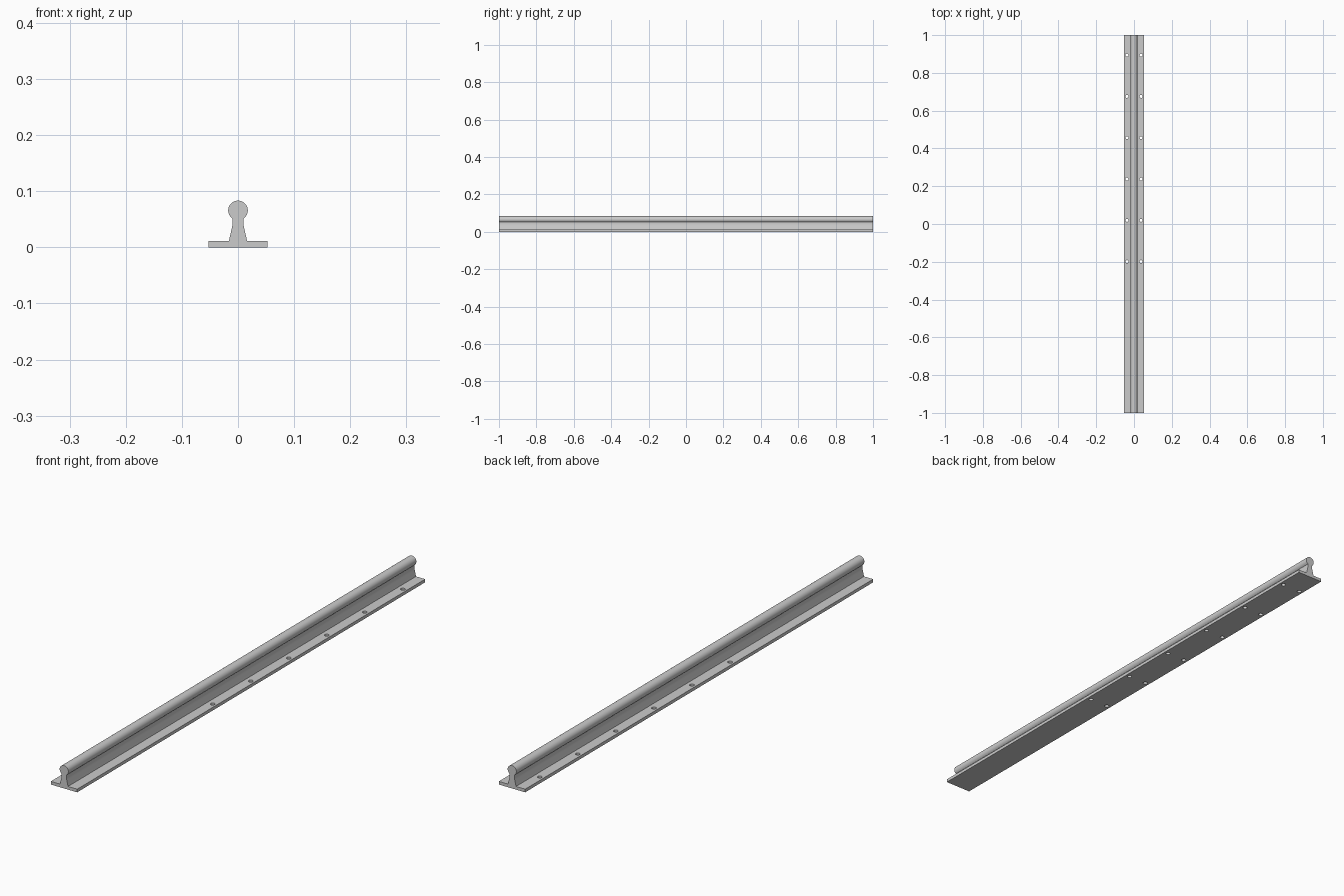
import bpy, bmesh, math

if "Cube" in bpy.data.objects:
    bpy.data.objects.remove(bpy.data.objects["Cube"])

HALF = 1.0                      # half the rail length
SHAFT_R, SHAFT_Z = 0.0175, 0.0657
WAIST = 0.0098                  # half width of the web where it meets the shaft


def extrude_profile(name, points):
    """Extrude a closed x-z outline along the whole rail length."""
    bm = bmesh.new()
    face = bm.faces.new([bm.verts.new((x, -HALF, z)) for x, z in points])
    new = bmesh.ops.extrude_face_region(bm, geom=[face])["geom"]
    moved = [v for v in new if isinstance(v, bmesh.types.BMVert)]
    bmesh.ops.translate(bm, verts=moved, vec=(0, 2 * HALF, 0))
    bmesh.ops.recalc_face_normals(bm, faces=bm.faces[:])
    mesh = bpy.data.meshes.new(name)
    bm.to_mesh(mesh)
    bm.free()
    obj = bpy.data.objects.new(name, mesh)
    bpy.context.collection.objects.link(obj)
    return obj


def smooth(obj):
    bpy.ops.object.select_all(action='DESELECT')
    obj.select_set(True)
    bpy.context.view_layer.objects.active = obj
    bpy.ops.object.shade_smooth_by_angle(angle=math.radians(30))


# Support: flat foot, flared web, and a cradle that follows the shaft
right = [(0.053, 0), (0.053, 0.0115), (0.0162, 0.0115), (0.0148, 0.0175),
         (0.0132, 0.0245), (0.0117, 0.0315), (0.0104, 0.037), (WAIST, 0.0415)]
a = math.asin(WAIST / SHAFT_R)
cradle = []
for i in range(13):
    t = a - 2 * a * i / 12
    cradle.append((SHAFT_R * math.sin(t), SHAFT_Z - SHAFT_R * math.cos(t)))
left = [(-x, z) for x, z in reversed(right)]
support = extrude_profile("support_rail", right + cradle + left)

# Two rows of mounting holes through the foot
bm = bmesh.new()
for side in (-1, 1):
    for i in range(6):
        hole = bmesh.ops.create_cone(bm, cap_ends=True, segments=24,
                                     radius1=0.008, radius2=0.008, depth=0.05)
        bmesh.ops.translate(bm, verts=hole["verts"],
                            vec=(side * 0.0375, 0.894 - 0.2187 * i, 0.006))
mesh = bpy.data.meshes.new("hole_cutter")
bm.to_mesh(mesh)
bm.free()
cutter = bpy.data.objects.new("hole_cutter", mesh)
bpy.context.collection.objects.link(cutter)
mod = support.modifiers.new("mounting_holes", 'BOOLEAN')
mod.operation, mod.solver, mod.object = 'DIFFERENCE', 'EXACT', cutter
bpy.context.view_layer.objects.active = support
bpy.ops.object.modifier_apply(modifier=mod.name)
bpy.data.objects.remove(cutter)
smooth(support)

# Round shaft resting in the cradle
circle = [(SHAFT_R * math.cos(2 * math.pi * i / 64),
           SHAFT_Z + SHAFT_R * math.sin(2 * math.pi * i / 64)) for i in range(64)]
smooth(extrude_profile("shaft", circle))
